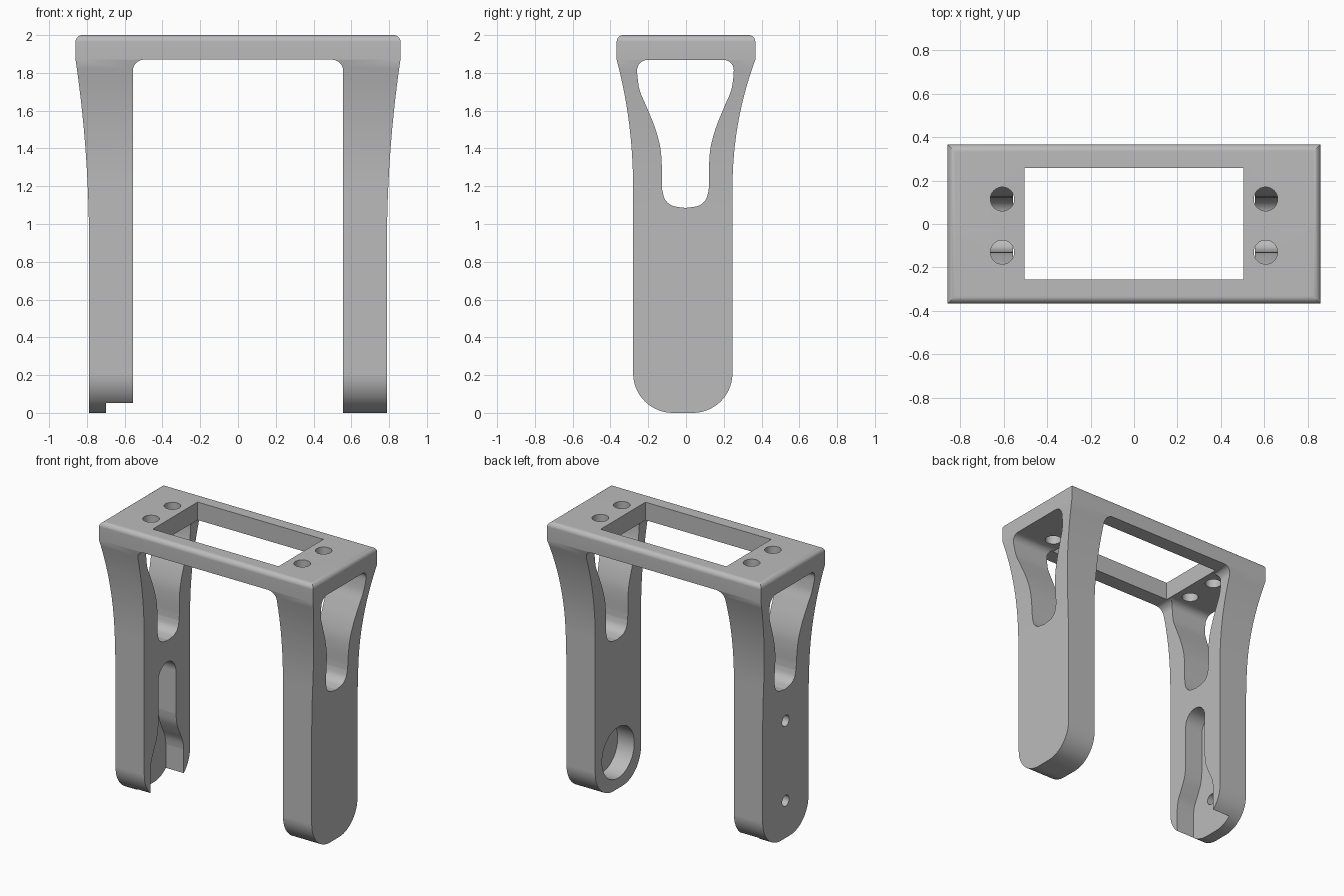
import bpy, bmesh, math
from mathutils import Vector

if "Cube" in bpy.data.objects:
    bpy.data.objects.remove(bpy.data.objects["Cube"], do_unlink=True)

LEG_Y = -0.017      # centre line of the legs
TOP = 2.0
UNDER = 1.87        # underside of the top plate


def prism(name, pts, axis, lo, hi):
    """Extrude a closed 2D outline along an axis (x: y,z  y: x,z  z: x,y)."""
    place = {"x": lambda a, b, t: (t, a, b),
             "y": lambda a, b, t: (a, t, b),
             "z": lambda a, b, t: (a, b, t)}[axis]
    bm = bmesh.new()
    face = bm.faces.new([bm.verts.new(place(a, b, lo)) for a, b in pts])
    ext = bmesh.ops.extrude_face_region(bm, geom=[face])
    move = Vector(place(0, 0, hi - lo))
    bmesh.ops.translate(bm, vec=move, verts=[v for v in ext["geom"] if isinstance(v, bmesh.types.BMVert)])
    bmesh.ops.recalc_face_normals(bm, faces=bm.faces)
    mesh = bpy.data.meshes.new(name)
    bm.to_mesh(mesh)
    bm.free()
    obj = bpy.data.objects.new(name, mesh)
    bpy.context.collection.objects.link(obj)
    return obj


def arc(cx, cy, r, start, end, n=10):
    return [(cx + r * math.cos(math.radians(start + (end - start) * i / n)),
             cy + r * math.sin(math.radians(start + (end - start) * i / n))) for i in range(n + 1)]


def circle(cx, cy, r, n=40):
    return arc(cx, cy, r, 0, 360, n)[:-1]


def spline(pts, n=6):
    """Smooth curve through a few points."""
    p = [Vector(q) for q in [pts[0]] + pts + [pts[-1]]]
    out = []
    for a, b, c, d in zip(p, p[1:], p[2:], p[3:]):
        for i in range(n):
            t = i / n
            out.append(tuple(0.5 * (2 * b + (c - a) * t + (2 * a - 5 * b + 4 * c - d) * t * t
                                    + (3 * b - a - 3 * c + d) * t ** 3)))
    return out + [tuple(pts[-1])]


def mirrored(half, centre=0.0):
    """Close an outline from its positive half, listed top to bottom."""
    right = [(centre + a, b) for a, b in half]
    left = [(centre - a, b) for a, b in reversed(half) if abs(a) > 1e-5]
    return right + left


def flare(top, bottom, end, n=14):
    """Concave flare from the plate edge down to the straight leg."""
    return [(bottom + (top - bottom) * (1 - i / n) ** 2.1, UNDER + (end - UNDER) * i / n) for i in range(n + 1)]


def combine(target, cutter, operation):
    mod = target.modifiers.new("cut", "BOOLEAN")
    mod.operation, mod.solver, mod.object = operation, "EXACT", cutter
    bpy.context.view_layer.objects.active = target
    bpy.ops.object.modifier_apply(modifier=mod.name)
    bpy.data.objects.remove(cutter, do_unlink=True)


# Arch outline: rounded plate edge, flared outer leg, filleted inner corner
edge = 0.035
half_front = arc(0.86 - edge, TOP - edge, edge, 90, 0, 6)
half_front += flare(0.86, 0.788, 0.85)
half_front += [(0.788, -0.1), (0.557, -0.1)]
half_front += arc(0.497, UNDER - 0.06, 0.06, 0, 90)
bracket = prism("mounting_bracket", mirrored(half_front), "y", -0.6, 0.6)

# Side outline: flared top, straight leg, rounded foot
foot = 0.21


def side_half(sign):
    w = 0.263
    top = 0.367 - sign * LEG_Y      # the plate is centred on y = 0
    pts = arc(top - edge, TOP - edge, edge, 90, 0, 6)
    pts += flare(top, w, 1.18)
    pts += arc(w - foot, foot, foot, 0, -90, 14)
    return [(LEG_Y + sign * a, b) for a, b in pts]


side = side_half(1) + side_half(-1)[::-1]
combine(bracket, prism("side_outline", side, "x", -1.2, 1.2), "INTERSECT")

# Bottle-shaped windows through both legs
top_z = UNDER - 0.001
half_window = arc(0.256 - 0.055, top_z - 0.055, 0.055, 90, 0, 7)
half_window += spline([(0.255, 1.79), (0.243, 1.71), (0.21, 1.63), (0.165, 1.52),
                       (0.136, 1.42), (0.126, 1.33), (0.125, 1.22)])
half_window += spline([(0.123, 1.18), (0.108, 1.13), (0.07, 1.097), (0.0, 1.085)])
combine(bracket, prism("window", mirrored(half_window, -0.003), "x", -1.2, 1.2), "DIFFERENCE")

# Rectangular opening in the plate
opening = [(-0.505, -0.256), (0.505, -0.256), (0.505, 0.258), (-0.505, 0.258)]
combine(bracket, prism("plate_opening", opening, "z", 1.7, 2.2), "DIFFERENCE")

# Four screw holes in the plate
for x in (-0.607, 0.607):
    for y in (-0.13, 0.115):
        combine(bracket, prism("plate_hole", circle(x, y, 0.055), "z", 1.8, 2.2), "DIFFERENCE")

# Arm-shaped slot on the inside of the right leg, open at the foot
half_slot = arc(0, 0.83, 0.1, 90, 0, 10)
half_slot += spline([(0.1, 0.52), (0.112, 0.44), (0.145, 0.36), (0.178, 0.29), (0.19, 0.22)])
half_slot += [(0.19, -0.2)]
combine(bracket, prism("arm_slot", mirrored(half_slot, LEG_Y), "x", -0.70, -0.45), "DIFFERENCE")

# Two small screw holes from the slot to the outside
for z in (0.27, 0.85):
    combine(bracket, prism("leg_hole", circle(LEG_Y, z, 0.04, 24), "x", -1.0, -0.6), "DIFFERENCE")

# Round bearing pocket on the inside of the left leg
combine(bracket, prism("bearing_pocket", circle(LEG_Y, 0.26, 0.185, 48), "x", 0.45, 0.69), "DIFFERENCE")

# Single grey material
grey = bpy.data.materials.new("plain_grey")
grey.use_nodes = True
colour = (0.5, 0.5, 0.5, 1.0)
grey.diffuse_color = colour
bsdf = next(n for n in grey.node_tree.nodes if n.type == "BSDF_PRINCIPLED")
bsdf.inputs["Base Color"].default_value = colour
bracket.data.materials.clear()
bracket.data.materials.append(grey)
for poly in bracket.data.polygons:
    poly.material_index = 0

# Smooth curves with crisp edges
bpy.ops.object.select_all(action="DESELECT")
bracket.select_set(True)
bpy.context.view_layer.objects.active = bracket
bpy.ops.object.shade_smooth_by_angle(angle=math.radians(30))
normals = bracket.modifiers.new("even_shading", "WEIGHTED_NORMAL")
normals.keep_sharp = True
